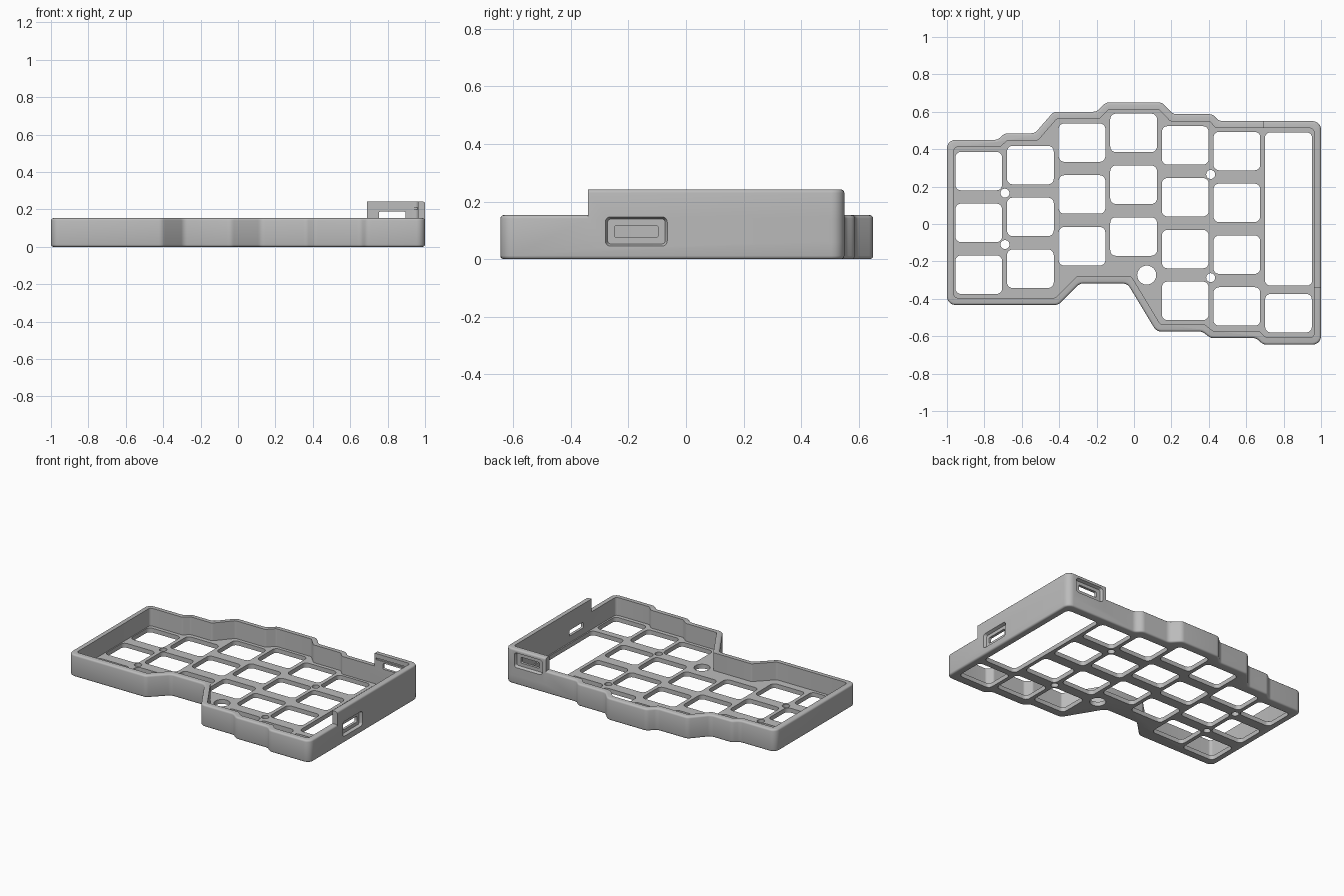
import bpy, bmesh, math
from mathutils import Vector

if "Cube" in bpy.data.objects:
    bpy.data.objects.remove(bpy.data.objects["Cube"], do_unlink=True)

grey = bpy.data.materials.new("mid grey plastic")
grey.use_nodes = True
colour = (0.5, 0.5, 0.5, 1)
grey.diffuse_color = colour
grey.node_tree.nodes["Principled BSDF"].inputs["Base Color"].default_value = colour


def fillet(points, radius, steps=5):
    """Round every corner of a closed 2D outline."""
    out, n = [], len(points)
    for i in range(n):
        p = Vector(points[i])
        a, b = Vector(points[i - 1]) - p, Vector(points[(i + 1) % n]) - p
        turn = math.pi - a.angle(b)
        t = min(radius * math.tan(turn / 2), 0.45 * min(a.length, b.length))
        a, b = p + a.normalized() * t, p + b.normalized() * t
        r = t / math.tan(turn / 2)
        mid = (a + b) / 2
        centre = p + (mid - p).normalized() * (r / math.cos(turn / 2))
        va, vb = a - centre, b - centre
        for k in range(steps + 1):
            f = k / steps
            v = (va * math.sin((1 - f) * turn) + vb * math.sin(f * turn)) / math.sin(turn)
            out.append(tuple(centre + v))
    return out


def inset(points, d):
    """Move a clockwise outline inwards by d."""
    out, n = [], len(points)
    for i in range(n):
        p = Vector(points[i])
        e1 = (p - Vector(points[i - 1])).normalized()
        e2 = (Vector(points[(i + 1) % n]) - p).normalized()
        n1, n2 = Vector((e1.y, -e1.x)), Vector((e2.y, -e2.x))
        out.append(tuple(p + (n1 + n2) * (d / (1 + n1.dot(n2)))))
    return out


def loft(bm, layers, axis="z"):
    """Closed solid through equal-length outlines, each (outline, level)."""
    place = {"z": lambda u, v, w: (u, v, w),
             "x": lambda u, v, w: (w, u, v),
             "y": lambda u, v, w: (u, w, v)}[axis]
    rings = [[bm.verts.new(place(u, v, w)) for u, v in pts] for pts, w in layers]
    n = len(rings[0])
    for lo, hi in zip(rings, rings[1:]):
        for i in range(n):
            j = (i + 1) % n
            bm.faces.new((lo[i], lo[j], hi[j], hi[i]))
    bm.faces.new(rings[0])
    bm.faces.new(rings[-1])


def finish(bm, name):
    bmesh.ops.recalc_face_normals(bm, faces=bm.faces[:])
    mesh = bpy.data.meshes.new(name)
    bm.to_mesh(mesh)
    bm.free()
    mesh.materials.append(grey)
    obj = bpy.data.objects.new(name, mesh)
    bpy.context.collection.objects.link(obj)
    return obj


def solid(name, layers, axis="z"):
    bm = bmesh.new()
    loft(bm, layers, axis)
    return finish(bm, name)


def rect(u0, u1, v0, v1, r):
    return fillet([(u0, v0), (u0, v1), (u1, v1), (u1, v0)], r)


def circle(x, y, r, n=24):
    return [(x + r * math.cos(math.tau * i / n), y + r * math.sin(math.tau * i / n))
            for i in range(n)]


def combine(obj, other, operation):
    """Apply a boolean and discard the helper."""
    other.hide_render = True
    mod = obj.modifiers.new(operation.lower(), "BOOLEAN")
    mod.operation, mod.solver, mod.object = operation, "EXACT", other
    bpy.context.view_layer.objects.active = obj
    bpy.ops.object.modifier_apply(modifier=mod.name)
    bpy.data.objects.remove(other, do_unlink=True)


# Stepped case outline, clockwise
corners = [(-1, -0.433), (-1, 0.45), (-0.73, 0.45), (-0.69, 0.485), (-0.53, 0.485),
           (-0.43, 0.6), (-0.2, 0.6), (-0.15, 0.65), (0.15, 0.65), (0.21, 0.587),
           (0.42, 0.587), (0.455, 0.55), (1, 0.55), (1, -0.645), (0.69, -0.645),
           (0.655, -0.61), (0.41, -0.61), (0.365, -0.575), (0.12, -0.575),
           (-0.035, -0.318), (-0.29, -0.318), (-0.405, -0.433)]
outline = fillet(corners, 0.045)
WALL, FLOOR, LOW, HIGH, SOFT = 0.038, 0.03, 0.153, 0.242, 0.012


def block(name, bottom, top):
    """Outline block with softened top and bottom edges."""
    layers = []
    for k in range(4):
        a = k / 3 * math.pi / 2
        layers.append((inset(outline, SOFT * (1 - math.sin(a))),
                       bottom + SOFT * (1 - math.cos(a))))
    for k in range(4):
        a = k / 3 * math.pi / 2
        layers.append((inset(outline, SOFT * (1 - math.cos(a))),
                       top - SOFT * (1 - math.sin(a))))
    return solid(name, layers)


# Main body with the taller rear corner
case = block("keyboard_case", 0, LOW)
tall = block("raised_corner", 0, HIGH)
region = rect(0.69, 1.2, -0.34, 0.8, 0.001)
combine(tall, solid("corner_region", [(region, 0.06), (region, 0.5)]), "INTERSECT")
combine(case, tall, "UNION")

# Open cavity above the switch plate
hollow = fillet(inset(corners, WALL), 0.02)
combine(case, solid("cavity", [(hollow, FLOOR), (hollow, 0.5)]), "DIFFERENCE")

# Switch openings by column: top key centre and count
bm = bmesh.new()
columns = [(0.283, 3), (0.315, 3), (0.435, 3), (0.487, 3), (0.42, 4), (0.39, 4), (-0.477, 1)]
cuts = [rect(0.7, 0.953, -0.33, 0.49, 0.03)]
for i, (top, count) in enumerate(columns):
    x = -0.83 + 0.276 * i
    for row in range(count):
        y = top - 0.277 * row
        cuts.append(rect(x - 0.125, x + 0.125, y - 0.103, y + 0.103, 0.03))
# Screw holes and reset hole
for x, y in [(-0.69, 0.165), (-0.69, -0.11), (0.41, 0.265), (0.41, -0.287)]:
    cuts.append(circle(x, y, 0.024))
cuts.append(circle(0.068, -0.273, 0.051))
for cut in cuts:
    loft(bm, [(cut, -0.1), (cut, 0.08)])
combine(case, finish(bm, "plate_openings"), "DIFFERENCE")


def port(axis, face, u0, u1, v0, v1, margin_u, margin_v):
    """Outer pocket with flared rim, then a window through the wall."""
    pocket = rect(u0, u1, v0, v1, 0.018)
    slim = inset(pocket, 0.008)
    combine(case, solid("port_pocket", [(slim, face - 0.02), (pocket, face),
                                        (pocket, face + 0.1)], axis), "DIFFERENCE")
    window = rect(u0 + margin_u, u1 - margin_u, v0 + margin_v, v1 - margin_v, 0.008)
    combine(case, solid("port_window", [(window, face - 0.08), (window, face + 0.1)],
                        axis), "DIFFERENCE")


# Side and rear connector ports
port("x", 1, -0.28, -0.065, 0.045, 0.147, 0.031, 0.031)
port("y", 0.55, 0.717, 0.932, 0.117, 0.219, 0.036, 0.031)

# Inner groove along the raised rear wall
groove = rect(0.7, 0.96, 0.2, 0.211, 0.001)
combine(case, solid("groove", [(groove, 0.45), (groove, 0.55 - WALL + 0.008)], "y"),
        "DIFFERENCE")

bpy.ops.object.select_all(action="DESELECT")
case.select_set(True)
bpy.context.view_layer.objects.active = case
bpy.ops.object.shade_smooth_by_angle(angle=math.radians(32))
